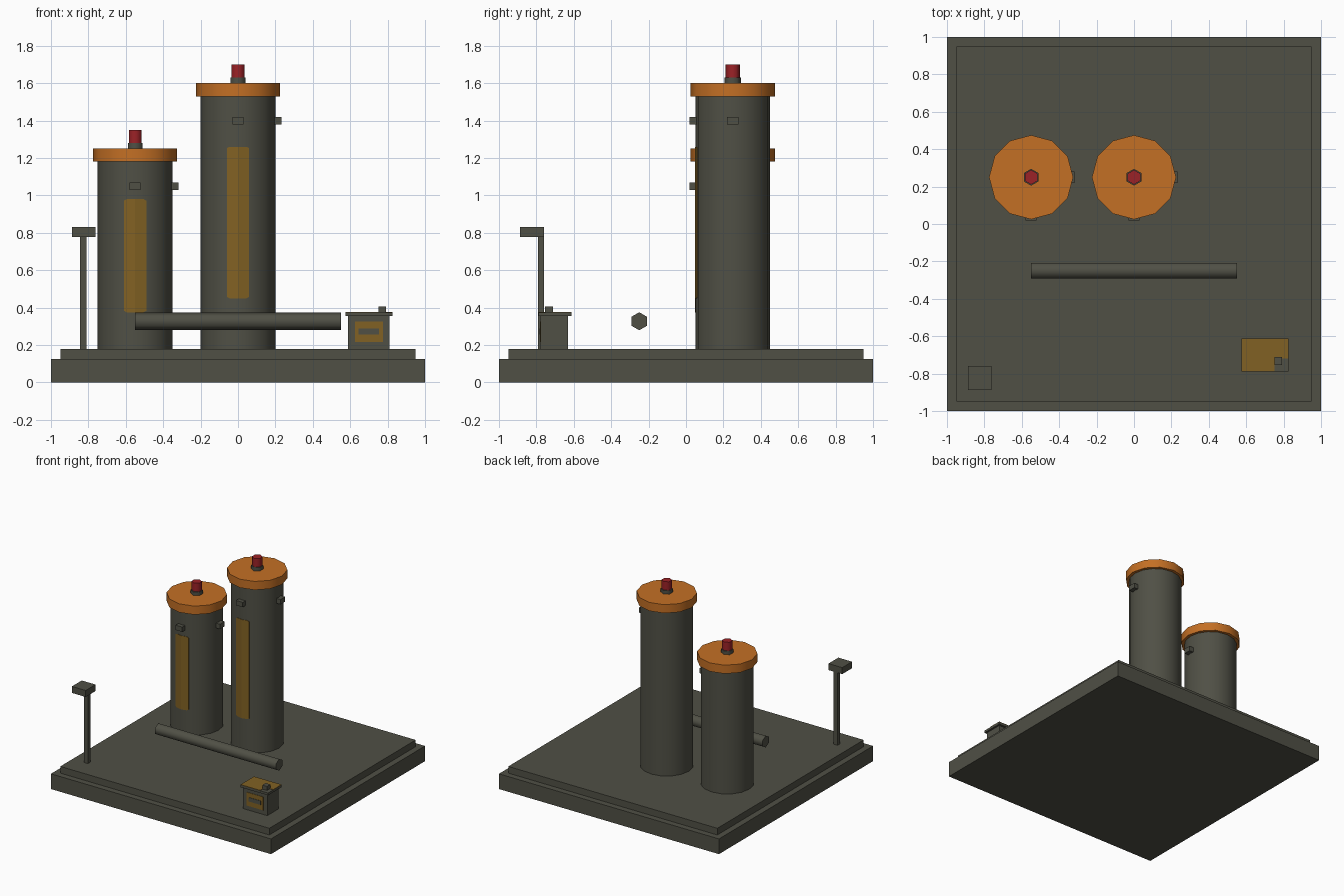
import bpy, math
from mathutils import Vector

cube = bpy.data.objects.get("Cube")
if cube:
    bpy.data.objects.remove(cube, do_unlink=True)


def material(name, rgb):
    m = bpy.data.materials.new(name)
    m.use_nodes = True
    m.diffuse_color = (*rgb, 1)
    bsdf = next(n for n in m.node_tree.nodes if n.type == 'BSDF_PRINCIPLED')
    bsdf.inputs["Base Color"].default_value = (*rgb, 1)
    return m


GREY = material("dark olive grey", (0.08, 0.08, 0.06))
ORANGE = material("rust orange", (0.55, 0.16, 0.018))
OCHRE = material("ochre", (0.22, 0.12, 0.017))
RED = material("beacon red", (0.33, 0.016, 0.02))


def box(name, lo, hi, mat):
    """Box between two opposite corners."""
    lo, hi = Vector(lo), Vector(hi)
    bpy.ops.mesh.primitive_cube_add(size=1, location=(lo + hi) / 2)
    ob = bpy.context.object
    ob.name = name
    ob.scale = hi - lo
    bpy.ops.object.transform_apply(location=False, rotation=False, scale=True)
    ob.data.materials.append(mat)
    return ob


def cylinder(name, center, radius, length, sides, mat, rotation=(0, 0, 0)):
    bpy.ops.mesh.primitive_cylinder_add(vertices=sides, radius=radius, depth=length,
                                        location=center, rotation=rotation)
    ob = bpy.context.object
    ob.name = name
    ob.data.materials.append(mat)
    bpy.ops.object.shade_smooth_by_angle(angle=math.radians(70))
    return ob


def upright(name, x, y, z0, z1, radius, sides, mat):
    return cylinder(name, (x, y, (z0 + z1) / 2), radius, z1 - z0, sides, mat)


def stripe(name, x, y, z0, z1, radius, sides):
    """Thin plate wrapped over the front edge of a tower."""
    half, slope = 0.06, math.tan(math.pi / sides)
    verts, faces = [], []
    for dx in (-half, -half * 0.75, 0, half * 0.75, half):
        py = y - radius - 0.003 + abs(dx) * slope
        chip = 0.008 if abs(dx) == half else 0
        verts += [(x + dx, py, z0 + chip), (x + dx, py, z1 - chip)]
    for i in range(0, len(verts) - 2, 2):
        faces.append((i, i + 2, i + 3, i + 1))
    me = bpy.data.meshes.new(name)
    me.from_pydata(verts, [], faces)
    ob = bpy.data.objects.new(name, me)
    bpy.context.collection.objects.link(ob)
    me.materials.append(OCHRE)
    mod = ob.modifiers.new("thickness", 'SOLIDIFY')
    mod.thickness = 0.005
    mod.offset = -1


def tower(prefix, x, y, top, port_z, stripe_z):
    floor, r, sides = 0.18, 0.2, 16
    upright(prefix + "_body", x, y, floor, top, r, sides, GREY)
    upright(prefix + "_cap", x, y, top, top + 0.07, 0.225, 12, ORANGE)
    # Beacon on the cap
    upright(prefix + "_beacon_base", x, y, top + 0.07, top + 0.1, 0.045, 6, GREY)
    upright(prefix + "_beacon", x, y, top + 0.1, top + 0.17, 0.039, 6, RED)
    # Small ports on the front and left sides
    z0, z1 = port_z - 0.02, port_z + 0.02
    box(prefix + "_front_port", (x - 0.03, y - 0.232, z0), (x + 0.03, y - 0.18, z1), GREY)
    box(prefix + "_side_port", (x + 0.18, y - 0.03, z0), (x + 0.232, y + 0.03, z1), GREY)
    stripe(prefix + "_stripe", x, y, *stripe_z, r, sides)


# Stepped base
box("base", (-1, -1, 0), (1, 1, 0.125), GREY)
box("floor_slab", (-0.95, -0.95, 0.125), (0.95, 0.95, 0.18), GREY)

# Towers
tower("tall_tower", 0, 0.25, 1.53, 1.4, (0.45, 1.26))
tower("short_tower", -0.55, 0.25, 1.18, 1.05, (0.375, 0.98))

# Horizontal pipe
pipe = cylinder("pipe", (0, -0.25, 0.327), 0.048, 1.1, 6, GREY, (0, math.pi / 2, 0))
pipe.rotation_euler = (math.pi / 2, 0, math.pi / 2)

# Lamp post
box("lamp_pole", (-0.845, -0.792, 0.18), (-0.81, -0.76, 0.78), GREY)
box("lamp_head", (-0.888, -0.888, 0.777), (-0.763, -0.76, 0.83), GREY)

# Control box with lid, painted panels and knob
box("control_box", (0.588, -0.777, 0.18), (0.81, -0.63, 0.355), GREY)
box("control_lid", (0.575, -0.788, 0.355), (0.825, -0.613, 0.374), GREY)
box("lid_panel_back", (0.575, -0.72, 0.374), (0.825, -0.613, 0.377), OCHRE)
box("lid_panel_front", (0.575, -0.788, 0.374), (0.752, -0.72, 0.377), OCHRE)
box("control_panel", (0.625, -0.78, 0.215), (0.775, -0.775, 0.325), OCHRE)
box("control_slot", (0.645, -0.783, 0.255), (0.755, -0.779, 0.288), GREY)
box("control_knob", (0.75, -0.755, 0.374), (0.792, -0.712, 0.407), GREY)
